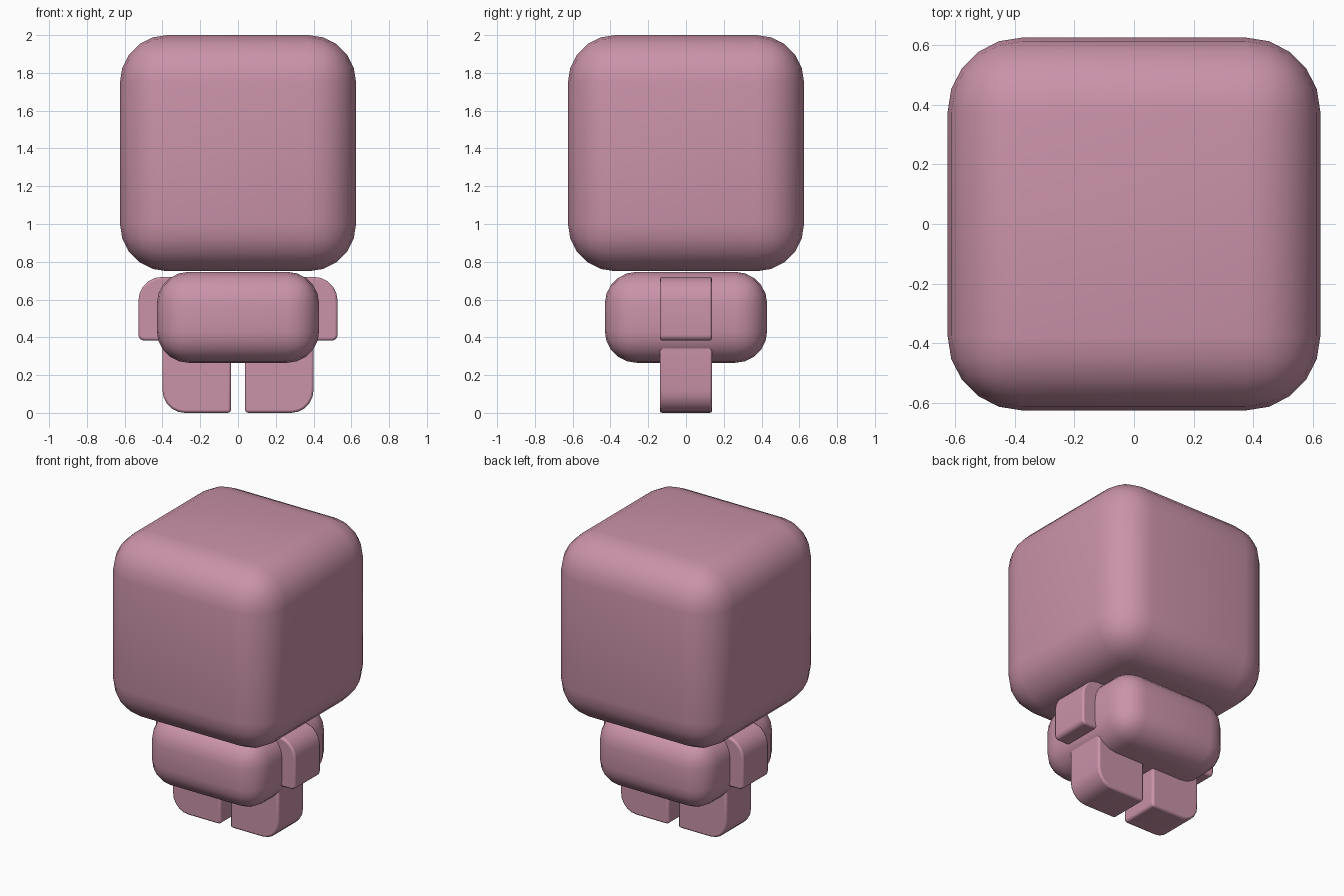
import bpy, bmesh, math

if "Cube" in bpy.data.objects:
    bpy.data.objects.remove(bpy.data.objects["Cube"])

pink = bpy.data.materials.new("dusty pink")
pink.diffuse_color = (0.59, 0.29, 0.395, 1)
pink.use_nodes = True
pink.node_tree.nodes["Principled BSDF"].inputs["Base Color"].default_value = pink.diffuse_color


def finish(name, bm):
    bmesh.ops.recalc_face_normals(bm, faces=bm.faces)
    me = bpy.data.meshes.new(name)
    bm.to_mesh(me)
    bm.free()
    ob = bpy.data.objects.new(name, me)
    bpy.context.collection.objects.link(ob)
    me.materials.append(pink)
    bpy.ops.object.select_all(action='DESELECT')
    ob.select_set(True)
    bpy.context.view_layer.objects.active = ob
    bpy.ops.object.shade_smooth_by_angle(angle=math.radians(40))
    return ob


def rounded_box(name, half, z0, z1, radius):
    bm = bmesh.new()
    bmesh.ops.create_cube(bm, size=1)
    for v in bm.verts:
        v.co = (v.co.x * 2 * half, v.co.y * 2 * half,
                z0 + (v.co.z + 0.5) * (z1 - z0))
    bmesh.ops.bevel(bm, geom=bm.edges[:], offset=radius, offset_type='OFFSET',
                    segments=5, profile=0.5, affect='EDGES')
    return finish(name, bm)


def limb(name, side, x0, x1, z0, z1, depth, radii):
    """Block with a profile in xz; radii: inner bottom, outer bottom, outer top, inner top."""
    corners = [(x0, z0, 1, 1, 180), (x1, z0, -1, 1, 270),
               (x1, z1, -1, -1, 0), (x0, z1, 1, -1, 90)]
    bm = bmesh.new()
    ring = []
    for (x, z, sx, sz, start), r in zip(corners, radii):
        steps = 5 if r > 0 else 0
        for i in range(steps + 1):
            a = math.radians(start + 90 * i / max(steps, 1))
            px = x + sx * r + r * math.cos(a)
            pz = z + sz * r + r * math.sin(a)
            ring.append(bm.verts.new((side * px, -depth, pz)))
    face = bm.faces.new(ring)
    out = bmesh.ops.extrude_face_region(bm, geom=[face])["geom"]
    for v in out:
        if isinstance(v, bmesh.types.BMVert):
            v.co.y = depth
    ob = finish(name, bm)
    # slightly softened front and back rims
    mod = ob.modifiers.new("soft rim", 'BEVEL')
    mod.width = 0.012
    mod.segments = 2
    mod.limit_method = 'ANGLE'
    mod.angle_limit = math.radians(50)
    return ob


# Oversized cube head and squat body
rounded_box("head", 0.625, 0.75, 2.0, 0.25)
rounded_box("body", 0.43, 0.265, 0.747, 0.17)

# Stub arms and legs
for side, label in ((-1, "left"), (1, "right")):
    limb(label + "_arm", side, 0.28, 0.527, 0.383, 0.72, 0.138,
         (0, 0.03, 0.125, 0))
    limb(label + "_leg", side, 0.037, 0.40, 0.0, 0.40, 0.138,
         (0.02, 0.12, 0, 0))
